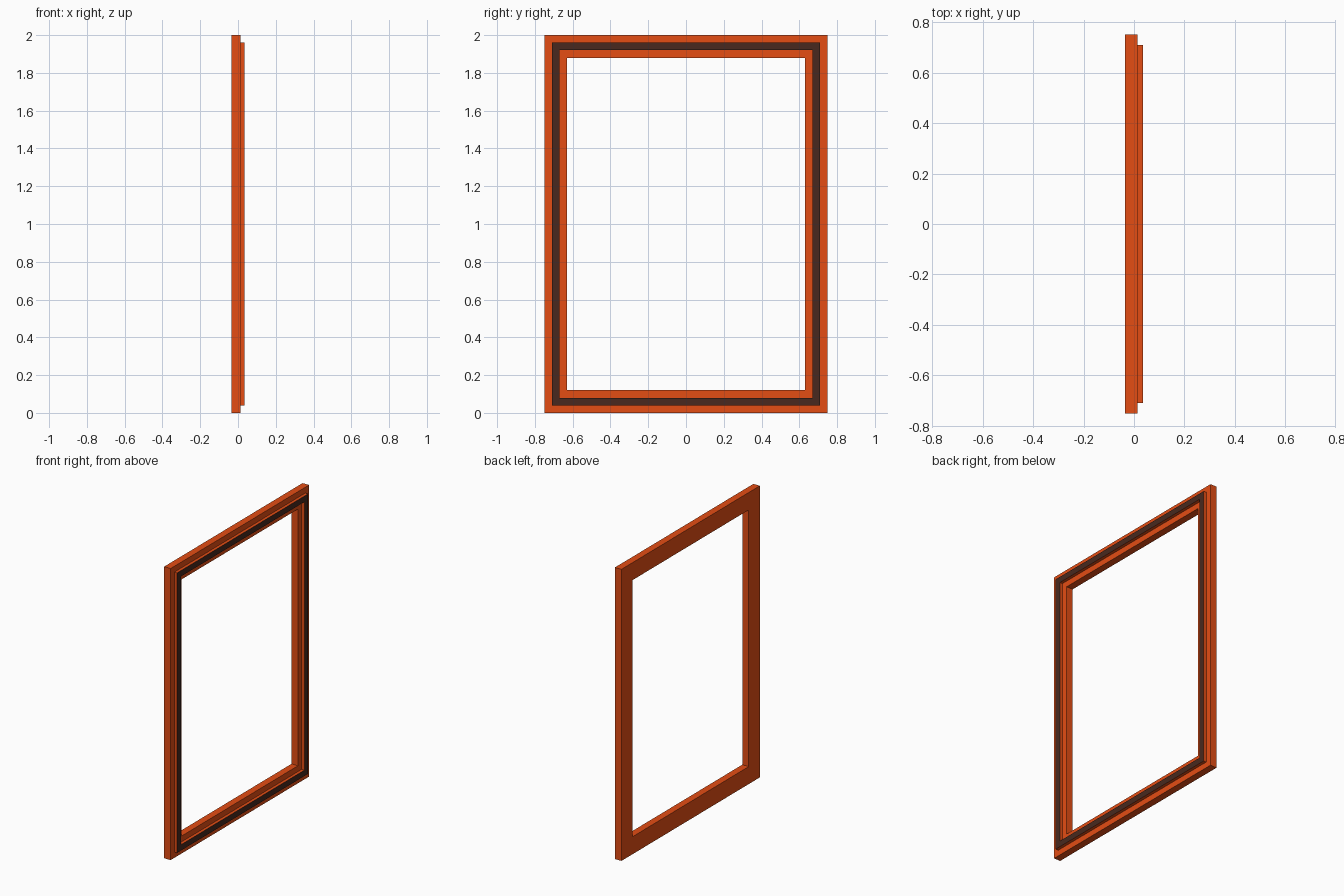
import bpy, bmesh

if "Cube" in bpy.data.objects:
    bpy.data.objects.remove(bpy.data.objects["Cube"])


def material(name, color):
    m = bpy.data.materials.new(name)
    m.diffuse_color = color
    m.use_nodes = True
    m.node_tree.nodes["Principled BSDF"].inputs["Base Color"].default_value = m.diffuse_color
    return m


orange = material("orange_paint", (0.78, 0.075, 0.007, 1))
dark = material("dark_seal", (0.065, 0.022, 0.013, 1))


def ring(name, inset, width, x0, x1, mats):
    """Rectangular ring in the YZ plane, inset from the 1.5 x 2 outline."""
    bm = bmesh.new()

    def loop(d, x):
        a, b = 0.75 - d, 1.0 - d
        return [bm.verts.new((x, sy * a, 1.0 + sz * b))
                for sy, sz in ((-1, -1), (1, -1), (1, 1), (-1, 1))]

    # cross-section corners: outer back, outer front, inner front, inner back
    section = [loop(inset, x0), loop(inset, x1),
               loop(inset + width, x1), loop(inset + width, x0)]
    for k in range(4):
        a, b = section[k], section[(k + 1) % 4]
        for i in range(4):
            j = (i + 1) % 4
            f = bm.faces.new((a[i], a[j], b[j], b[i]))
            if k == 1:                       # the face toward +x
                f.material_index = len(mats) - 1
    bmesh.ops.recalc_face_normals(bm, faces=bm.faces)
    me = bpy.data.meshes.new(name)
    bm.to_mesh(me)
    bm.free()
    for m in mats:
        me.materials.append(m)
    ob = bpy.data.objects.new(name, me)
    bpy.context.collection.objects.link(ob)
    return ob


# Main flat frame
ring("window_frame", 0.0, 0.12, -0.035, 0.014, [orange])
# Raised rib with a dark outer face
ring("raised_seal", 0.04, 0.04, 0.014, 0.035, [orange, dark])
